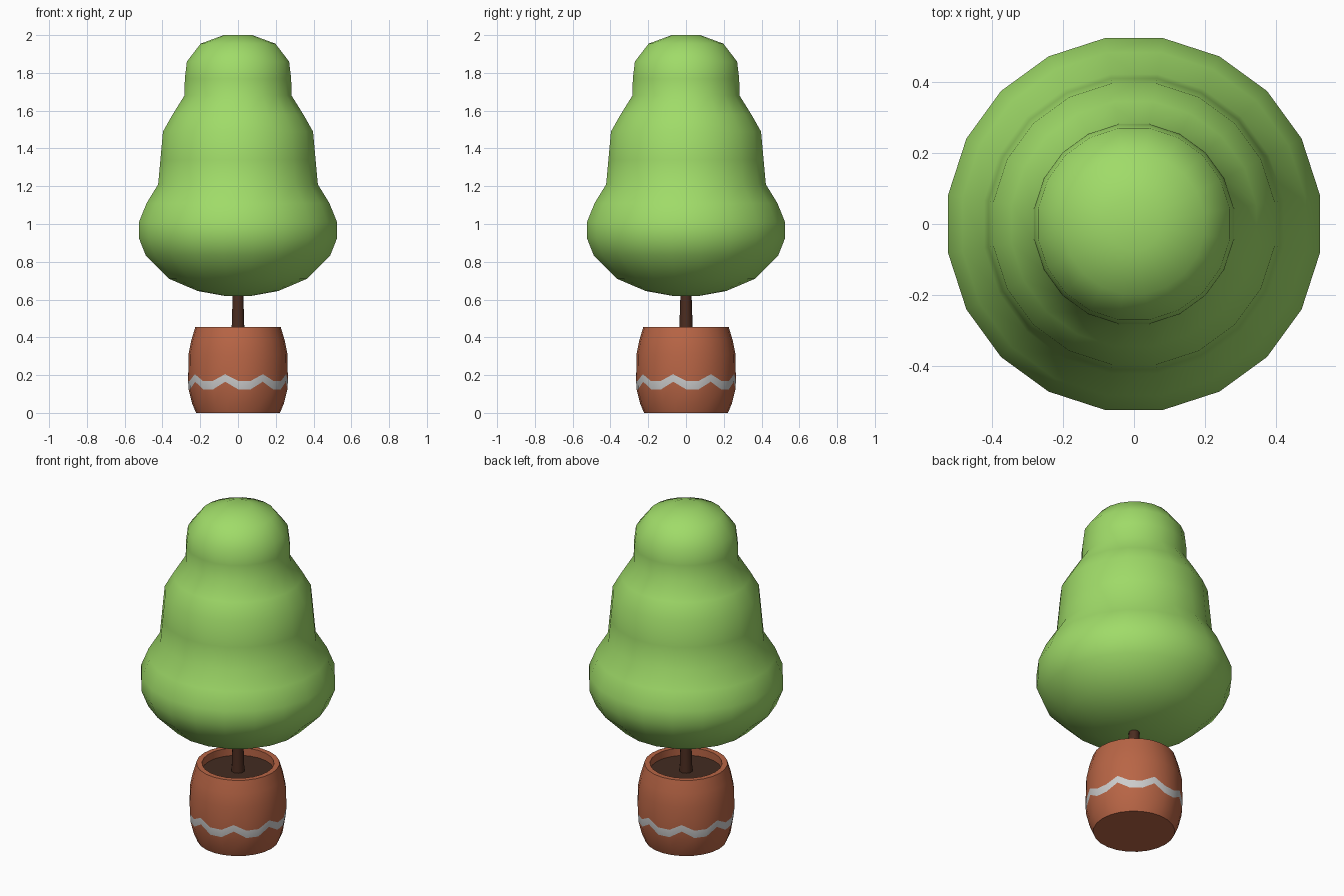
import bpy, bmesh, math

if "Cube" in bpy.data.objects:
    bpy.data.objects.remove(bpy.data.objects["Cube"])


def material(name, rgb):
    m = bpy.data.materials.new(name)
    m.diffuse_color = (*rgb, 1)
    m.use_nodes = True
    m.node_tree.nodes["Principled BSDF"].inputs["Base Color"].default_value = m.diffuse_color
    return m


def lathe(name, rings, sides, mats, offset=0.0, band=None, angle=40):
    """Stack rings of (radius, z); z may be a function of the side index."""
    bm = bmesh.new()
    loops = []
    for r, z in rings:
        loop = []
        for j in range(sides):
            a = -math.pi / 2 + math.tau * j / sides + offset
            h = z(j) if callable(z) else z
            loop.append(bm.verts.new((r * math.cos(a), r * math.sin(a), h)))
        loops.append(loop)
    for i in range(len(loops) - 1):
        lo, hi = loops[i], loops[i + 1]
        for j in range(sides):
            k = (j + 1) % sides
            f = bm.faces.new((lo[j], lo[k], hi[k], hi[j]))
            f.material_index = 1 if i == band else 0
    bm.faces.new(loops[0][::-1])
    bm.faces.new(loops[-1])
    mesh = bpy.data.meshes.new(name)
    bm.to_mesh(mesh)
    bm.free()
    ob = bpy.data.objects.new(name, mesh)
    bpy.context.collection.objects.link(ob)
    for m in mats:
        mesh.materials.append(m)
    bpy.ops.object.select_all(action='DESELECT')
    ob.select_set(True)
    bpy.context.view_layer.objects.active = ob
    bpy.ops.object.shade_smooth_by_angle(angle=math.radians(angle))
    return ob


leaf = material("leaf_green", (0.35, 0.71, 0.14))
clay = material("terracotta", (0.48, 0.13, 0.06))
paint = material("band_paint", (0.6, 0.6, 0.6))
bark = material("bark", (0.07, 0.025, 0.014))
earth = material("earth", (0.055, 0.025, 0.015))


# Pot: barrel with a painted zigzag band and an inner lip
def zigzag(low, peak):
    return lambda j: peak if j % 3 == 2 else low


lathe("pot", [(0.222, 0), (0.243, 0.05), (0.262, zigzag(0.125, 0.165)),
              (0.264, zigzag(0.17, 0.205)), (0.262, 0.31), (0.247, 0.385),
              (0.226, 0.455), (0.196, 0.455), (0.196, 0.40)],
      24, [clay, paint], band=2)

# Soil
lathe("soil", [(0.196, 0.40), (0.196, 0.41)], 24, [earth])

# Trunk
lathe("trunk", [(0.037, 0.40), (0.027, 0.70)], 10, [bark])

# Foliage: three merged tiers, wide to narrow
lathe("foliage", [(0.075, 0.62), (0.215, 0.645), (0.37, 0.71), (0.495, 0.835),
                  (0.531, 0.925), (0.531, 1.01), (0.49, 1.11), (0.428, 1.21),
                  (0.416, 1.34), (0.402, 1.49), (0.35, 1.58), (0.287, 1.68),
                  (0.285, 1.77), (0.274, 1.86), (0.2, 1.955), (0.076, 2.0)],
      20, [leaf], offset=math.pi / 20, angle=80)
